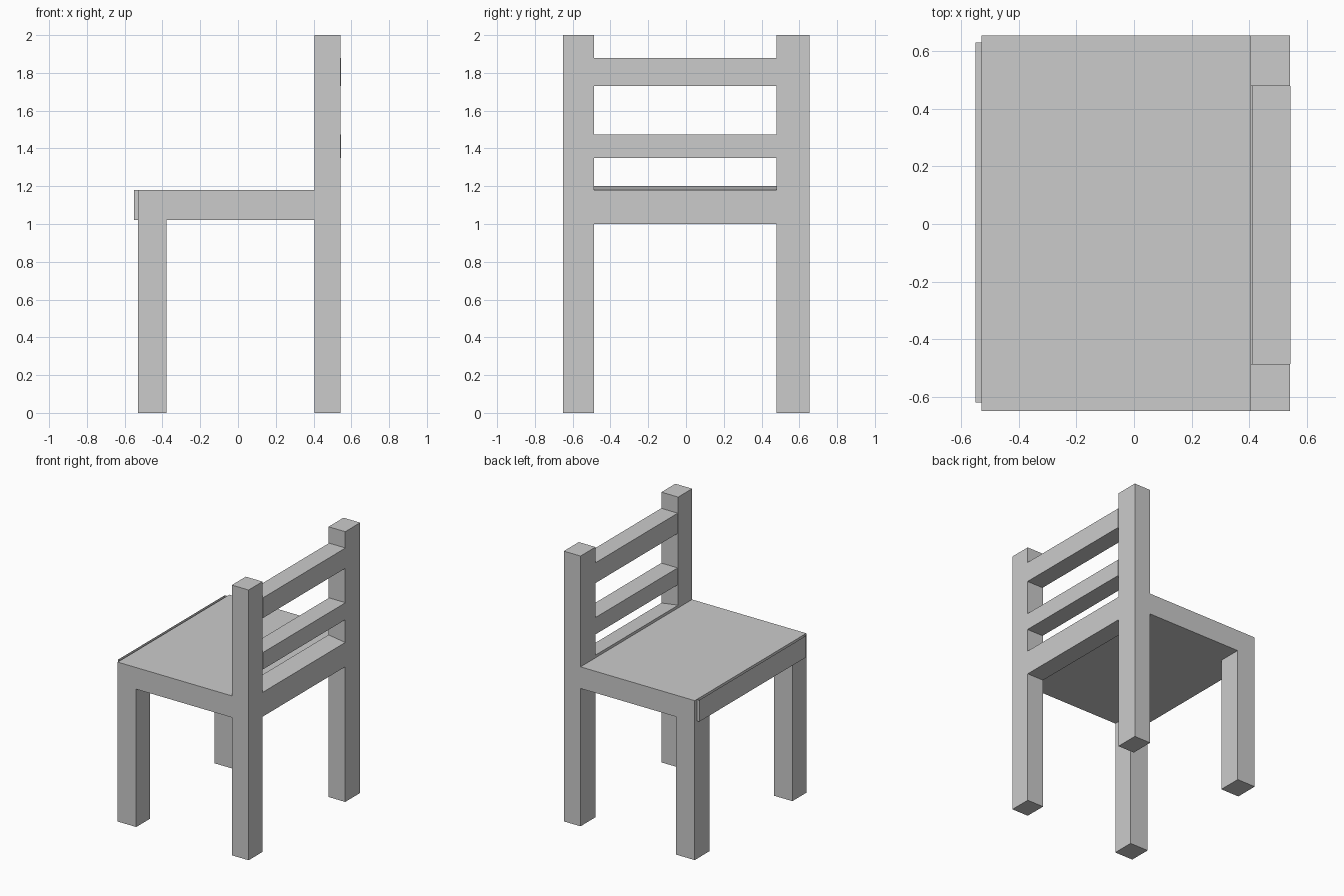
import bpy
import bmesh

cube = bpy.data.objects.get("Cube")
if cube:
    bpy.data.objects.remove(cube, do_unlink=True)

grey = bpy.data.materials.new("plain grey")
grey.use_nodes = True
colour = (0.6, 0.6, 0.6, 1)
grey.diffuse_color = colour
grey.node_tree.nodes["Principled BSDF"].inputs["Base Color"].default_value = colour


def box(name, x, y, z, edit=None):
    """Box from three (low, high) ranges, with an optional bmesh edit."""
    bm = bmesh.new()
    bmesh.ops.create_cube(bm, size=1)
    for v in bm.verts:
        v.co = [r[0] if c < 0 else r[1] for c, r in zip(v.co, (x, y, z))]
    if edit:
        edit(bm)
    mesh = bpy.data.meshes.new(name)
    bm.to_mesh(mesh)
    bm.free()
    mesh.materials.append(grey)
    obj = bpy.data.objects.new(name, mesh)
    bpy.context.collection.objects.link(obj)
    return obj


def open_top(bm):
    top = [f for f in bm.faces if f.normal.z > 0.9]
    bmesh.ops.delete(bm, geom=top, context='FACES_ONLY')


def slope_outward(bm):
    for v in bm.verts:
        if v.co.z > 1.1 and v.co.x > 0.5:
            v.co.z = 1.18


# Legs: the back pair runs up into the backrest posts
for side, y in (("right", (-0.65, -0.487)), ("left", (0.48, 0.655))):
    box(side + "_front_leg", (-0.53, -0.378), y, (0, 1.02))
    box(side + "_back_post", (0.405, 0.542), y, (0, 2))

# Seat with a thin lip on its free edge
box("seat", (-0.53, 0.405), (-0.65, 0.655), (1.02, 1.18))
box("seat_lip", (-0.55, -0.53), (-0.62, 0.63), (1.02, 1.18), open_top)

# Rails between the posts
rail_x, rail_y = (0.409, 0.544), (-0.487, 0.48)
box("top_rail", rail_x, rail_y, (1.73, 1.88))
box("middle_rail", rail_x, rail_y, (1.35, 1.475))
box("seat_rail", (0.405, 0.542), rail_y, (1.0, 1.2), slope_outward)
